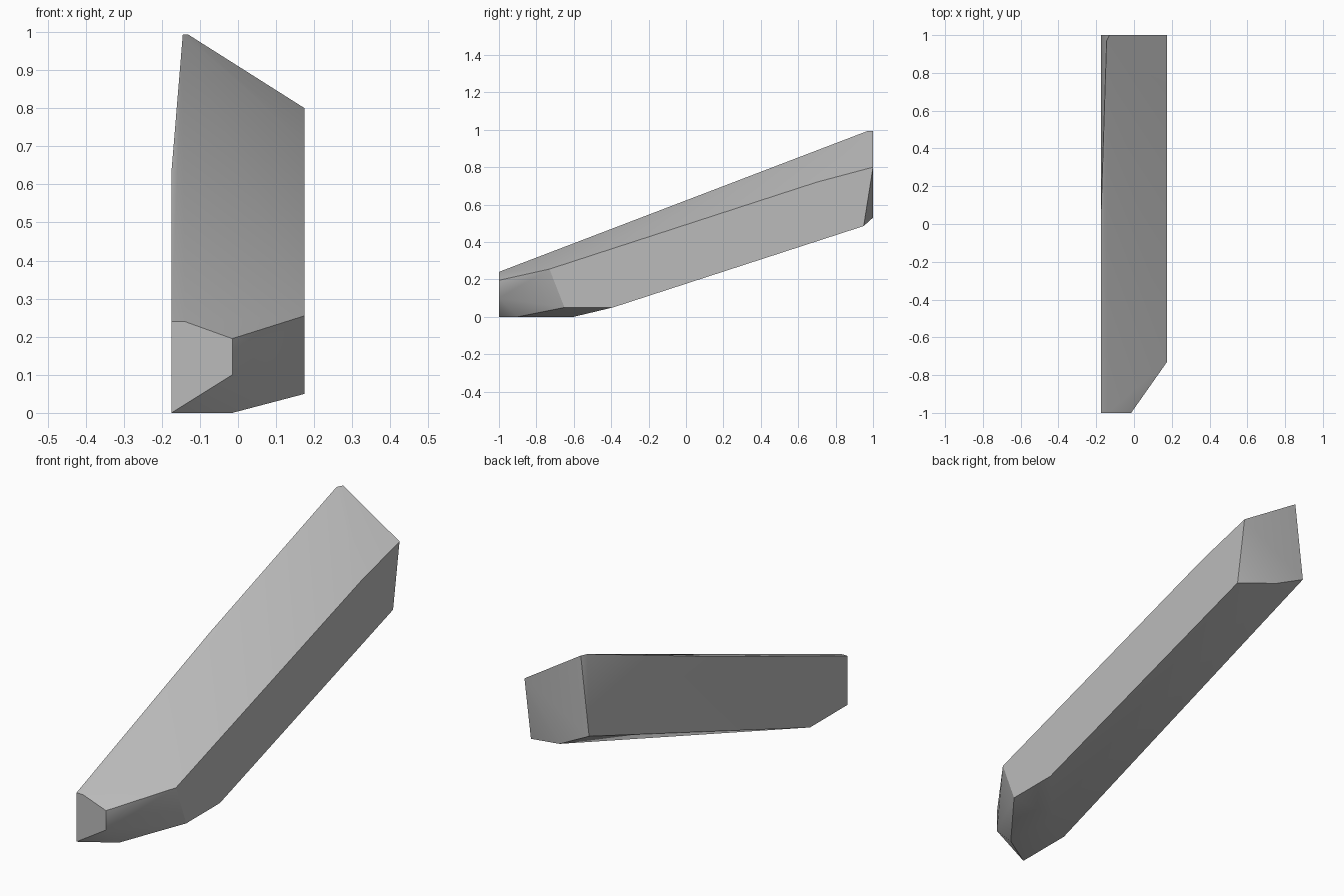
import bpy, bmesh, math

default_cube = bpy.data.objects.get("Cube")
if default_cube:
    bpy.data.objects.remove(default_cube, do_unlink=True)

# One plain grey
grey = bpy.data.materials.new("plain grey")
grey.use_nodes = True
grey_colour = (0.5, 0.5, 0.5, 1)
grey.diffuse_color = grey_colour
grey.node_tree.nodes["Principled BSDF"].inputs["Base Color"].default_value = grey_colour

SIDE = 0.175     # half width of the bar
MID = -0.015     # line where the chamfers start

# Corner points (y, z) on each lengthwise line of the bar, keyed by x
corner_lines = {
    SIDE: [(-0.73, 0.255), (0.7, 0.72), (1, 0.8), (0.95, 0.485),
           (-0.39, 0.05), (-0.65, 0.05)],
    MID: [(-1, 0.195), (-1, 0.1), (-0.9, 0), (-0.6, 0), (1, 0.53)],
    -SIDE: [(-1, 0.24), (-1, 0), (-0.71, 0), (0.03, 0.63), (1, 0.61)],
    -0.14: [(-1, 0.24)],
    -0.145: [(0.97, 0.993)],
    -0.13: [(1, 0.993)],
}


def faceted_solid(name, lines, material):
    """Wrap a closed faceted skin around the corner lines."""
    bm = bmesh.new()
    for x, points in lines.items():
        for y, z in points:
            bm.verts.new((x, y, z))
    bmesh.ops.convex_hull(bm, input=list(bm.verts))
    loose = [v for v in bm.verts if not v.link_faces]
    bmesh.ops.delete(bm, geom=loose, context='VERTS')
    bmesh.ops.recalc_face_normals(bm, faces=list(bm.faces))
    mesh = bpy.data.meshes.new(name)
    bm.to_mesh(mesh)
    bm.free()
    mesh.materials.append(material)
    obj = bpy.data.objects.new(name, mesh)
    bpy.context.collection.objects.link(obj)
    return obj


# Slanted bar with a chamfered nose
bar = faceted_solid("slanted_bar", corner_lines, grey)
bpy.ops.object.select_all(action='DESELECT')
bar.select_set(True)
bpy.context.view_layer.objects.active = bar
bpy.ops.object.shade_smooth_by_angle(angle=math.radians(30))
